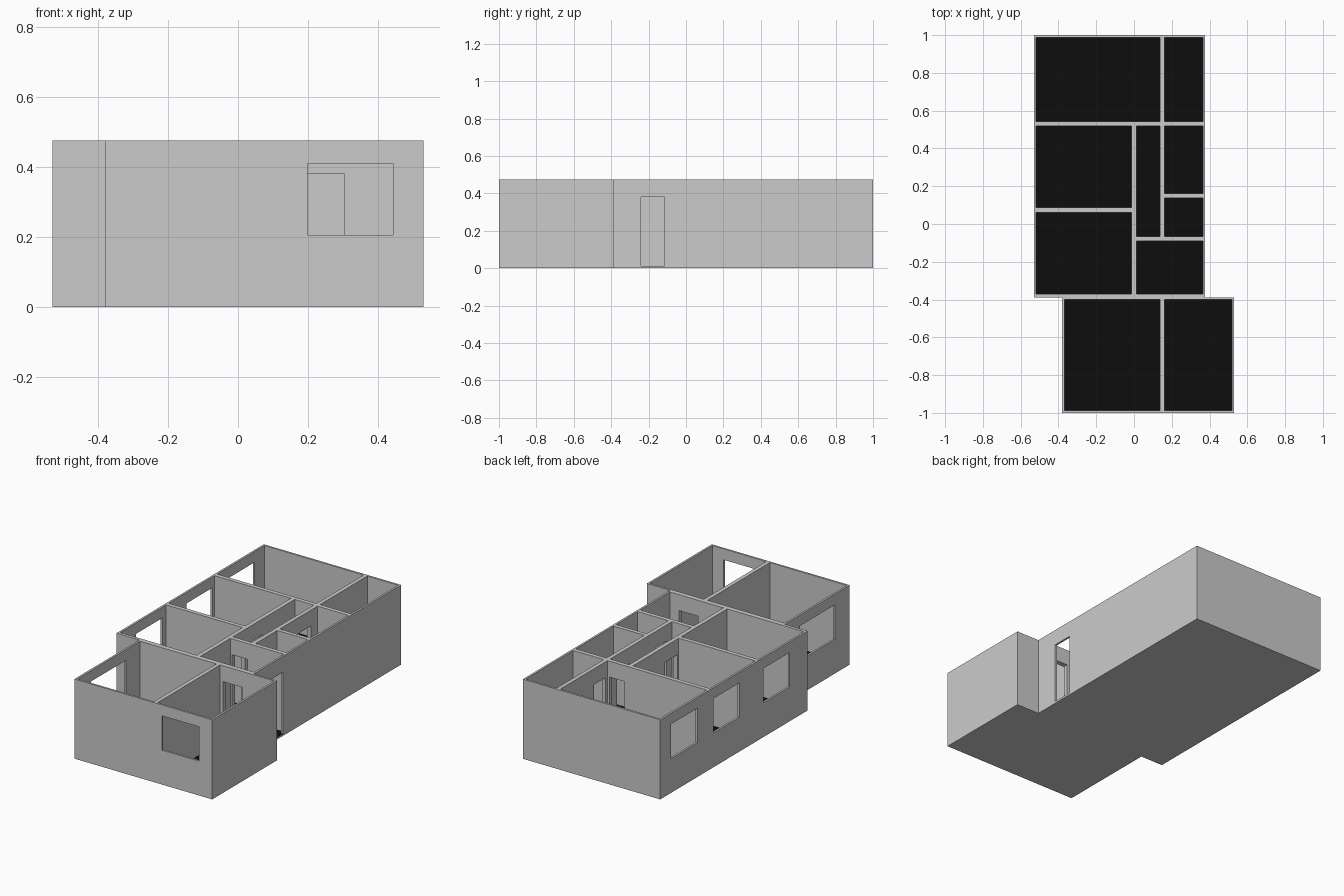
import bpy, bmesh

if "Cube" in bpy.data.objects:
    bpy.data.objects.remove(bpy.data.objects["Cube"])

H = 0.475        # wall height
FLOOR = 0.012    # floor level
DOOR = 0.38      # door head
SILL, HEAD = 0.205, 0.41   # window sill and head


def add_object(name, bm):
    bmesh.ops.recalc_face_normals(bm, faces=bm.faces)
    mesh = bpy.data.meshes.new(name)
    bm.to_mesh(mesh)
    bm.free()
    ob = bpy.data.objects.new(name, mesh)
    bpy.context.scene.collection.objects.link(ob)
    return ob


def boxes(name, items):
    """One object holding a box for every (x0, x1, y0, y1, z0, z1)."""
    bm = bmesh.new()
    for x0, x1, y0, y1, z0, z1 in items:
        vs = bmesh.ops.create_cube(bm, size=1)["verts"]
        for v in vs:
            v.co = (x1 if v.co.x > 0 else x0,
                    y1 if v.co.y > 0 else y0,
                    z1 if v.co.z > 0 else z0)
    return add_object(name, bm)


# House block: two offset rectangles as one extruded outline
outline = [(-0.53, 1), (-0.53, -0.388), (-0.38, -0.388), (-0.38, -1),
           (0.53, -1), (0.53, -0.388), (0.377, -0.388), (0.377, 1)]
bm = bmesh.new()
base = bm.faces.new([bm.verts.new((x, y, 0)) for x, y in outline])
top = bmesh.ops.extrude_face_region(bm, geom=[base])["geom"]
for v in top:
    if isinstance(v, bmesh.types.BMVert):
        v.co.z = H
house = add_object("house_walls", bm)

# Rooms, as plan rectangles
plan = [
    (-0.518, 0.138, 0.543, 0.988),    # back bedroom
    (0.162, 0.365, 0.543, 0.988),     # back side room
    (-0.518, -0.013, 0.087, 0.518),   # middle bedroom
    (-0.518, -0.013, -0.37, 0.062),   # front bedroom
    (0.012, 0.138, -0.065, 0.518),    # hall
    (0.162, 0.365, 0.162, 0.518),     # bathroom
    (0.162, 0.365, -0.065, 0.138),    # store
    (0.012, 0.365, -0.37, -0.09),     # entrance
    (-0.368, 0.138, -0.4, -0.988),    # living room
    (0.162, 0.518, -0.4, -0.988),     # kitchen
]
rooms = boxes("room_cutter",
              [(a, b, min(c, d), max(c, d), FLOOR, H + 0.1) for a, b, c, d in plan])

# Doors and windows, as boxes passing through the walls
doors = [
    (0.34, 0.4, -0.24, -0.115),       # entry
    (0.18, 0.305, -0.42, -0.35),      # entrance to kitchen
    (0.025, 0.125, -0.42, -0.35),     # entrance to living room
    (0.025, 0.125, -0.1, -0.055),     # entrance to hall
    (0.025, 0.125, 0.505, 0.555),     # hall to back bedroom
    (0.128, 0.172, 0.56, 0.67),       # back bedroom to side room
    (-0.023, 0.02, 0.1, 0.215),       # hall to middle bedroom
    (-0.023, 0.02, -0.05, 0.05),      # hall to front bedroom
    (0.128, 0.172, 0.335, 0.455),     # hall to bathroom
    (0.128, 0.172, -0.015, 0.09),     # hall to store
]
windows = [(-0.55, -0.5, y, y + 0.247) for y in (0.649, 0.252, -0.22)]
windows += [(-0.4, -0.35, -0.86, -0.53), (0.198, 0.443, -1.02, -0.97)]
openings = boxes("opening_cutter",
                 [(*d, FLOOR, DOOR) for d in doors]
                 + [(*w, SILL, HEAD) for w in windows])

# Cut the rooms and openings out of the block
bpy.context.view_layer.objects.active = house
house.select_set(True)
for cutter in (rooms, openings):
    cutter.hide_render = True
    mod = house.modifiers.new(cutter.name, "BOOLEAN")
    mod.operation = "DIFFERENCE"
    mod.solver = "EXACT"
    mod.object = cutter
    bpy.ops.object.modifier_apply(modifier=mod.name)
    bpy.data.objects.remove(cutter)

# Grey walls, black floors
wall_mat = bpy.data.materials.new("wall_grey")
floor_mat = bpy.data.materials.new("floor_black")
floor_mat.diffuse_color = (0.004, 0.004, 0.004, 1)
floor_mat.use_nodes = True
floor_mat.node_tree.nodes["Principled BSDF"].inputs["Base Color"].default_value = floor_mat.diffuse_color
house.data.materials.clear()
house.data.materials.append(wall_mat)
house.data.materials.append(floor_mat)
for p in house.data.polygons:
    p.material_index = int(p.normal.z > 0.9 and abs(p.center.z - FLOOR) < 0.002)
